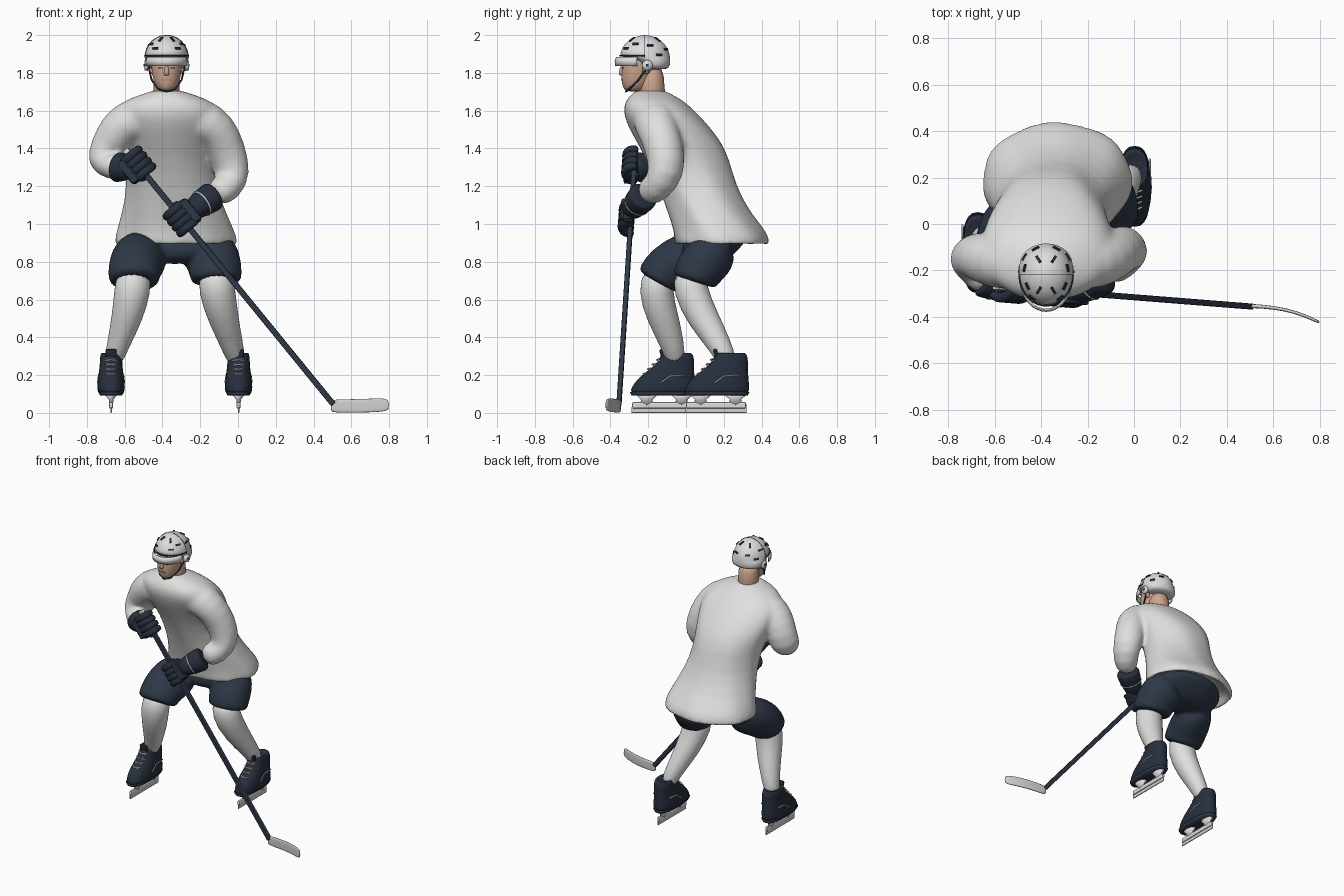
import bpy, bmesh
from math import sin, cos, pi, radians, copysign
from mathutils import Vector, Matrix

cube = bpy.data.objects.get("Cube")
if cube:
    bpy.data.objects.remove(cube)


def material(name, *rgb):
    m = bpy.data.materials.new(name)
    m.use_nodes = True
    m.diffuse_color = (*rgb, 1)
    m.node_tree.nodes["Principled BSDF"].inputs["Base Color"].default_value = (*rgb, 1)
    return m


WHITE = material("white cloth", 0.74, 0.75, 0.73)
SHELL = material("white shell", 0.72, 0.72, 0.72)
GREY = material("pale grey", 0.62, 0.63, 0.62)
NAVY = material("navy", 0.027, 0.039, 0.063)
DARK = material("dark navy", 0.02, 0.029, 0.047)
SKIN = material("skin", 0.62, 0.38, 0.28)
LIP = material("lip", 0.42, 0.21, 0.16)
X, Y, Z = Vector((1, 0, 0)), Vector((0, 1, 0)), Vector((0, 0, 1))


def finish(name, bm, mat, smooth=True):
    bmesh.ops.recalc_face_normals(bm, faces=bm.faces)
    me = bpy.data.meshes.new(name)
    bm.to_mesh(me)
    bm.free()
    me.materials.append(mat)
    for p in me.polygons:
        p.use_smooth = smooth
    ob = bpy.data.objects.new(name, me)
    bpy.context.collection.objects.link(ob)
    return ob


def add_loft(bm, rings, ref=None, n=16, power=2, ripple=0):
    """Closed skin over (x, y, z, ra, rb) rings; level rings unless ref gives a frame."""
    pts = [Vector(r[:3]) for r in rings]
    loops = []
    for i, r in enumerate(rings):
        u, v = X, Y
        if ref is not None:
            t = (pts[min(i + 1, len(pts) - 1)] - pts[max(i - 1, 0)]).normalized()
            u = ref.cross(t).normalized()
            v = t.cross(u)
        loop = []
        for k in range(n):
            a = 2 * pi * k / n
            c, s = (copysign(abs(f) ** (2 / power), f) for f in (cos(a), sin(a)))
            w = 1 + ripple * sin(7 * a + i) * (1 - i / len(rings))
            loop.append(bm.verts.new(pts[i] + u * c * r[3] * w + v * s * r[-1] * w))
        loops.append(loop)
    for a, b in zip(loops, loops[1:]):
        for k in range(n):
            bm.faces.new((a[k], a[k - 1], b[k - 1], b[k]))
    bm.faces.new(loops[0])
    bm.faces.new(loops[-1])


def loft(name, parts, mat, ref=None, n=16, power=2, sub=1):
    bm = bmesh.new()
    for rings in parts:
        add_loft(bm, rings, ref, n, power)
    ob = finish(name, bm, mat)
    if sub:
        ob.modifiers.new("round", 'SUBSURF').levels = sub
    return ob


def blend(ob, voxel, iterations):
    """Fuse overlapping lofts into one soft surface."""
    ob.modifiers.new("round", 'SUBSURF').levels = 1
    m = ob.modifiers.new("fuse", 'REMESH')
    m.mode, m.voxel_size, m.use_smooth_shade = 'VOXEL', voxel, True
    s = ob.modifiers.new("soften", 'SMOOTH')
    s.factor, s.iterations = 0.5, iterations


def tube(name, pts, r, mat, ref=Y, n=8):
    return loft(name, [[(*p, r) for p in pts]], mat, ref, n, sub=0)


def box(name, loc, size, mat, rot=Matrix(), bevel=0):
    bm = bmesh.new()
    bmesh.ops.create_cube(bm, size=1, matrix=Matrix.Translation(loc) @ rot @ Matrix.Diagonal((*size, 1)))
    if bevel:
        bmesh.ops.bevel(bm, geom=bm.edges[:], offset=bevel, segments=2, affect='EDGES', profile=0.5)
    return finish(name, bm, mat, False)


# Jersey: body with an open flared hem, fused with both sleeves
body = [(-.33, .18, .97, .26, .19), (-.33, .19, .89, .30, .22), (-.33, .19, .882, .332, .255),
        (-.33, .187, .95, .318, .25), (-.335, .125, 1.05, .28, .22), (-.35, .06, 1.2, .235, .205),
        (-.365, .01, 1.35, .24, .222), (-.37, -.045, 1.45, .27, .225), (-.372, -.115, 1.55, .295, .21),
        (-.374, -.155, 1.62, .27, .18), (-.375, -.172, 1.665, .205, .14),
        (-.375, -.185, 1.69, .12, .1), (-.375, -.19, 1.71, .075, .08)]
sleeves = [
    [(-.45, -.165, 1.565, .115), (-.56, -.165, 1.555, .122), (-.635, -.16, 1.505, .108), (-.68, -.13, 1.41, .105),
     (-.715, -.145, 1.315, .102), (-.665, -.22, 1.302, .083), (-.61, -.255, 1.31, .064)],
    [(-.3, -.165, 1.565, .115), (-.19, -.165, 1.555, .122), (-.11, -.155, 1.505, .108), (-.065, -.11, 1.4, .107),
     (-.022, -.1, 1.26, .1), (-.055, -.155, 1.19, .088), (-.13, -.225, 1.15, .07)]]
bm = bmesh.new()
add_loft(bm, body, n=32, power=2.05, ripple=.025)
for s in sleeves:
    add_loft(bm, s, Y)
blend(finish("jersey", bm, WHITE), .014, 7)
tube("collar", [(-.375 + .072 * cos(a * pi / 8), -.19 + .078 * sin(a * pi / 8), 1.697)
                for a in range(17)], .004, NAVY, Z)

# Shorts: seat fused with both thighs
bm = bmesh.new()
add_loft(bm, [(-.335, .1, .785, .13, .1), (-.335, .12, .86, .29, .155),
              (-.335, .17, .93, .27, .17), (-.335, .18, .98, .2, .14)], n=24)
for thigh in ([(-.47, .11, .87), (-.523, .0, .825), (-.548, -.1, .765), (-.552, -.145, .71), (-.552, -.155, .69)],
              [(-.2, .19, .89), (-.14, .14, .84), (-.12, .075, .77), (-.115, .045, .71), (-.115, .04, .69)]):
    add_loft(bm, [(*p, a, b) for p, a, b in zip(thigh, (.12, .158, .146, .138, .134), (.1, .135, .135, .123, .118))], Y)
blend(finish("shorts", bm, NAVY), .014, 4)

# Socks
legs = {"right": [(-.55, -.13, .76), (-.557, -.168, .65), (-.588, -.122, .5), (-.635, -.07, .36), (-.668, -.05, .25)],
        "left": [(-.12, .025, .76), (-.113, .018, .65), (-.078, .09, .5), (-.032, .18, .36), (0, .23, .25)]}
for side, path in legs.items():
    loft(side + "_sock", [[(*p, a, b) for p, a, b in zip(path, (.09, .1, .083, .06, .048),
                                                          (.09, .094, .086, .063, .05))]], WHITE, Y)

# Skates
for side, x, y in (("right", -.672, -.123), ("left", .003, .162)):
    loft(side + "_boot", [[(x, y, .1, .064, .17), (x, y, .115, .074, .174), (x, y + .008, .155, .074, .166),
                           (x, y + .03, .205, .067, .138), (x, y + .063, .25, .06, .104),
                           (x, y + .077, .295, .06, .09), (x, y + .074, .325, .053, .078),
                           (x, y + .07, .3, .04, .06)]], DARK, power=2.3, n=20)
    loft(side + "_sole", [[(x, y, .092, .058, .165), (x, y, .11, .068, .174)]], NAVY, n=24, power=2.6, sub=0)
    box(side + "_tongue", (x, y, .305), (.06, .022, .07), DARK, Matrix.Rotation(.3, 4, 'X'), .01)
    for dy in (-.085, .1):
        loft(side + "_holder_post", [[(x, y + dy, .04, .011, .035), (x, y + dy, .07, .012, .03),
                                      (x, y + dy, .098, .034, .06)]], SHELL, sub=0)
    box(side + "_holder", (x, y - .003, .04), (.022, .32, .036), SHELL, bevel=.01)
    box(side + "_blade", (x, y - .003, .016), (.008, .325, .032), GREY, bevel=.003)
    for i in range(4):
        for s in (-1, 1):
            yy, z = y - .095 + .024 * i, .2 + .025 * i
            tube(side + "_lace", [(x - s * .032, yy + .006, z), (x, yy - .009, z + .006),
                                  (x + s * .032, yy + .006, z + .012)], .004, SHELL, Z, 6)
    for s in (-1, 1):
        tube(side + "_boot_piping", [(x + s * .071, y - .01, .16), (x + s * .066, y + .04, .195),
                                     (x + s * .065, y + .12, .2)], .004, SHELL, Z, 6)

# Stick
top, heel = Vector((-.585, -.269, 1.38)), Vector((.505, -.355, .045))
d = (heel - top).normalized()
turn = d.to_track_quat('Z', 'Y').to_matrix().to_4x4()
box("stick_shaft", (top + heel) / 2, (.026, .03, (heel - top).length), NAVY, turn, .005)
box("stick_grip_tape", top + d * .015, (.03, .034, .07), SHELL, turn, .006)
loft("stick_blade", [[(.492, -.352, .038, .009, .03), (.51, -.353, .036, .009, .035),
                      (.6, -.358, .037, .008, .036), (.7, -.38, .039, .007, .037),
                      (.77, -.41, .042, .007, .036), (.8, -.424, .044, .006, .028)]],
     GREY, Z, n=12, power=4)

# Gloves: flared cuff, palm and four fingers curled over the shaft
for side, z, sign, cuff in (("right", 1.315, -1, (-.645, -.235, 1.303)), ("left", 1.03, 1, (-.125, -.22, 1.153))):
    p = top.lerp(heel, (top.z - z) / (top.z - heel.z))
    u = Y.cross(d).normalized()
    u *= sign if u.x > 0 else -sign
    f = d.cross(u).normalized()
    f *= -1 if f.y > 0 else 1
    cuff = Vector(cuff)
    hand = p + u * .045 + f * .012
    loft(side + "_cuff", [[(*cuff, .07), (*cuff.lerp(hand, .05), .083), (*cuff.lerp(hand, .3), .08),
                           (*cuff.lerp(hand, .6), .068), (*hand, .055)]], DARK, Y, 14)
    palm = Matrix((u, f, d)).transposed().to_4x4()
    box(side + "_palm", hand, (.085, .064, .15), DARK, palm, .02)
    box(side + "_backhand_pad", hand + u * .01 + f * .032, (.06, .02, .135), NAVY, palm, .008)
    fingers = []
    for i in range(4):
        c = p + d * (i - 1.5) * .038
        arc = [c + u * .06 * cos(a) + f * .05 * sin(a) for a in (radians(15 + 38 * k) for k in range(6))]
        fingers.append([(*q, r) for q, r in zip(arc, (.022, .026, .024, .026, .024, .02))])
    loft(side + "_fingers", fingers, DARK, d, 8, power=3)
    tip = p - d * .075 * sign
    loft(side + "_thumb", [[(*(hand - d * .04 * sign), .026), (*(tip + u * .03), .027),
                            (*(tip - u * .02 - f * .02), .022)]], DARK, Y, 8)
    if side == "left":
        loft("left_cuff_piping", [[(*cuff.lerp(hand, .46), .0745), (*cuff.lerp(hand, .5), .0735)]],
             SHELL, Y, 14, sub=0)

# Head and neck
hx = -.378
loft("head", [[(hx, -.275, 1.7, .03, .04), (hx, -.268, 1.718, .054, .067), (hx, -.262, 1.76, .072, .082),
               (hx, -.25, 1.81, .081, .094), (hx, -.24, 1.87, .085, .1), (hx, -.235, 1.92, .08, .09)]], SKIN)
loft("neck", [[(hx, -.17, 1.64, .075), (hx, -.185, 1.72, .069), (hx, -.185, 1.84, .072)]], SKIN, Y)
loft("nose", [[(hx, -.335, 1.785, .017, .02), (hx, -.342, 1.797, .016, .02), (hx, -.33, 1.85, .009, .014)]], SKIN, n=8)
box("mouth", (hx, -.34, 1.762), (.042, .008, .006), LIP)
for s in (-1, 1):
    box("eye", (hx + s * .031, -.335, 1.825), (.024, .009, .006), DARK)
    loft("ear", [[(hx + s * .075, -.215, 1.79, .012, .02), (hx + s * .085, -.21, 1.83, .014, .026)]], SKIN, n=8)

# Helmet: dome with a lower skirt behind the face
centre, radii = Vector((hx, -.218, 1.88)), Vector((.116, .134, .12))


def dome_point(lon, lat):
    a, b = radians(lon), radians(lat)
    return centre + Matrix.Diagonal(radii) @ Vector((cos(b) * sin(a), -cos(b) * cos(a), sin(b)))


shell = [(hx, -.165, 1.815, .1, .072), (hx, -.168, 1.845, .112, .085), (hx, -.18, 1.872, .116, .097)]
shell += [(hx, centre.y, centre.z + radii.z * sin(radians(b)), radii.x * cos(radians(b)),
           radii.y * cos(radians(b))) for b in (2, 15, 30, 45, 60, 75, 86)]
loft("helmet", [shell], SHELL, n=28)
for lon, lat, along in ((28, 55, True), (35, 25, False), (62, 38, False), (105, 34, False),
                        (125, 8, False), (150, 55, True), (155, 22, False)):
    for s in (-1, 1):
        q = dome_point(s * lon, lat)
        nrm = Vector((q - centre)[i] / radii[i] ** 2 for i in range(3)).normalized()
        across = Z.cross(nrm).normalized()
        m = Matrix((across, nrm.cross(across), nrm)).transposed().to_4x4()
        box("helmet_vent", q, (.012, .036, .007) if along else (.034, .012, .007), DARK, m)
tube("helmet_seam", [dome_point(90, b) for b in range(0, 181, 12)], .0015, DARK, Y, 6)
tube("helmet_brow_trim", [dome_point(a, 5) for a in range(-90, 91, 12)], .004, DARK, Z, 6)
for s in (-1, 1):
    loft("ear_guard", [[(hx + s * .098, -.205, 1.84, .03), (hx + s * .118, -.205, 1.84, .026)]], SHELL, Y, 14, sub=0)
    box("ear_guard_screw", (hx + s * .118, -.205, 1.84), (.006, .012, .012), DARK)

# Visor and chin strap
bm = bmesh.new()
rows = [[bm.verts.new((hx + r * .112 * sin(a), -.235 - r * .14 * cos(a), z))
         for a in (radians(t) for t in range(-80, 81, 10))] for z, r in ((1.836, 1), (1.862, 1.02), (1.885, .96))]
for a, b in zip(rows, rows[1:]):
    for k in range(len(a) - 1):
        bm.faces.new((a[k], a[k + 1], b[k + 1], b[k]))
finish("visor", bm, SHELL).modifiers.new("thickness", 'SOLIDIFY').thickness = .006
tube("chin_strap", [(hx + sx, sy, sz) for sx, sy, sz in
                    ((-.096, -.2, 1.835), (-.08, -.25, 1.765), (-.046, -.3, 1.715), (0, -.318, 1.701),
                     (.046, -.3, 1.715), (.08, -.25, 1.765), (.096, -.2, 1.835))], .005, DARK, Y)
